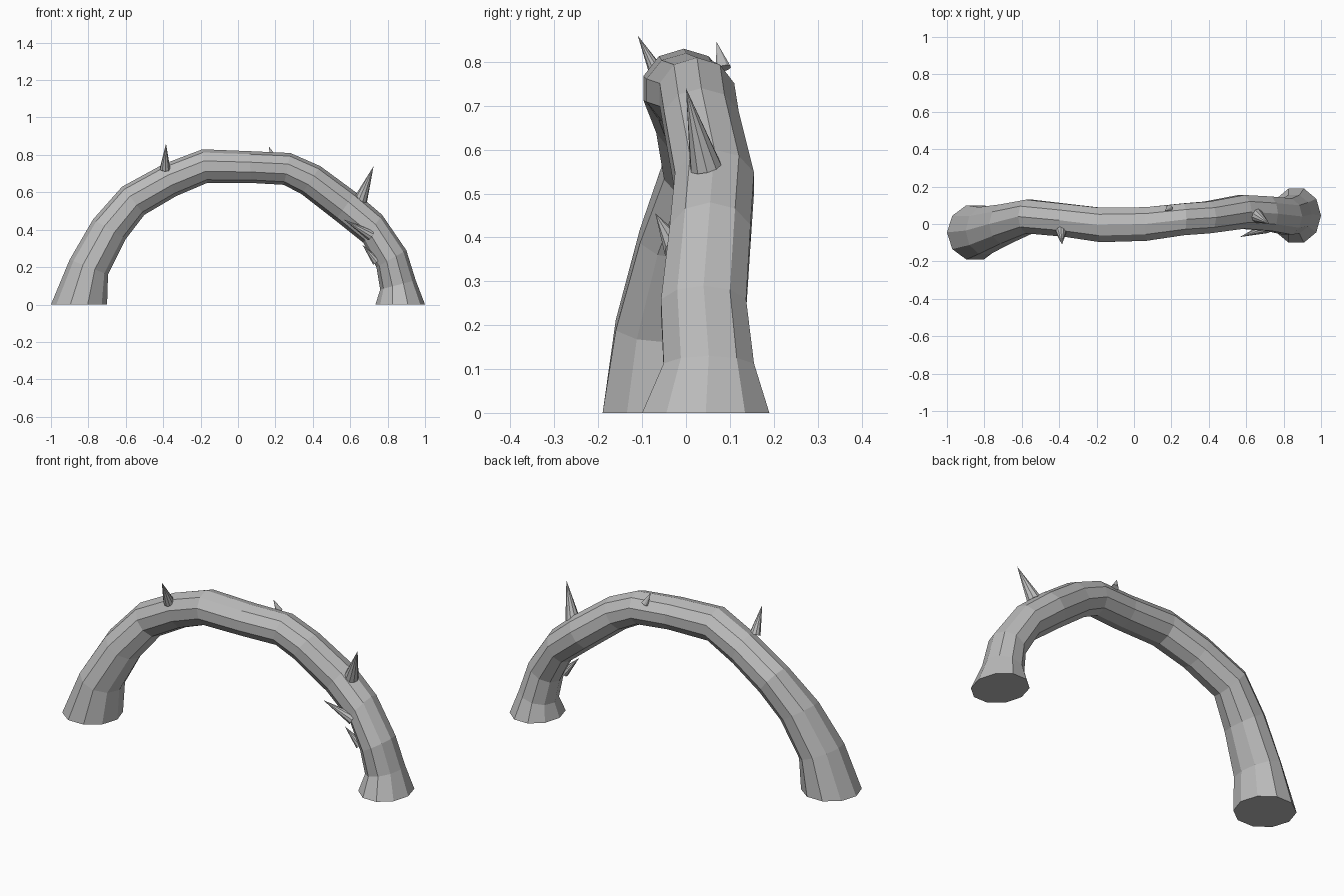
import bpy
import bmesh
from math import cos, sin, pi
from mathutils import Vector, Matrix

SIDES = 10

default_cube = bpy.data.objects.get("Cube")
if default_cube:
    bpy.data.objects.remove(default_cube, do_unlink=True)

# One plain grey for everything
grey = bpy.data.materials.new("plain_grey")
grey.use_nodes = True
colour = (0.5, 0.5, 0.5, 1)
grey.diffuse_color = colour
grey.node_tree.nodes["Principled BSDF"].inputs["Base Color"].default_value = colour


def finish(bm, name):
    """Turn a bmesh into a flat shaded grey object."""
    bmesh.ops.recalc_face_normals(bm, faces=bm.faces)
    mesh = bpy.data.meshes.new(name)
    bm.to_mesh(mesh)
    bm.free()
    mesh.materials.append(grey)
    obj = bpy.data.objects.new(name, mesh)
    bpy.context.scene.collection.objects.link(obj)
    return obj


def ring(bm, outer, inner, y_mid, y_radius):
    """Elliptical cross-section spanning the outer and inner arch outline."""
    a = Vector((outer[0], y_mid, outer[1]))
    b = Vector((inner[0], y_mid, inner[1]))
    middle, arm = (a + b) / 2, (a - b) / 2
    side = Vector((0, y_radius / sin(0.4 * pi), 0))
    angles = [2 * pi * i / SIDES for i in range(SIDES)]
    return [bm.verts.new(middle + arm * cos(t) + side * sin(t)) for t in angles]


def spike(name, base, tip, radius):
    """Thin cone from a base point to its tip."""
    base, tip = Vector(base), Vector(tip)
    axis = tip - base
    turn = axis.to_track_quat("Z", "Y").to_matrix().to_4x4()
    bm = bmesh.new()
    bmesh.ops.create_cone(bm, cap_ends=True, segments=SIDES, radius1=radius,
                          radius2=0, depth=axis.length,
                          matrix=Matrix.Translation((base + tip) / 2) @ turn)
    bmesh.ops.remove_doubles(bm, verts=bm.verts, dist=0.0001)
    return finish(bm, name)


# Arched stem: outer (x, z), inner (x, z), y centre, y radius
sections = [
    ((-1, 0), (-.7, 0), -.045, .145),
    ((-.9, .24), (-.695, .16), -.035, .125),
    ((-.775, .455), (-.6, .35), 0, .105),
    ((-.62, .63), (-.5, .48), .04, .09),
    ((-.4, .75), (-.33, .58), .02, .088),
    ((-.19, .83), (-.165, .65), -.005, .092),
    ((.06, .82), (.07, .65), 0, .09),
    ((.28, .81), (.245, .64), .025, .085),
    ((.44, .74), (.34, .59), .035, .085),
    ((.63, .6), (.52, .45), .065, .09),
    ((.77, .48), (.67, .33), .055, .092),
    ((.9, .29), (.74, .2), .04, .097),
    ((.95, .13), (.76, .08), .052, .103),
    ((1, 0), (.735, 0), .045, .145),
]
bm = bmesh.new()
rings = [ring(bm, *section) for section in sections]
for lower, upper in zip(rings, rings[1:]):
    for i in range(SIDES):
        j = (i + 1) % SIDES
        bm.faces.new((lower[i], lower[j], upper[j], upper[i]))
bm.faces.new(rings[0])
bm.faces.new(rings[-1])
finish(bm, "arched_stem")

# Thorns along the stem
spike("right_thorn", (-.39, -.04, .725), (-.385, -.11, .86), .029)
spike("left_thorn", (.655, .045, .56), (.725, 0, .74), .037)
spike("back_thorn", (.19, .085, .785), (.165, .07, .845), .018)
spike("inner_upper_thorn", (.71, -.02, .37), (.565, -.07, .455), .03)
spike("inner_lower_thorn", (.74, 0, .23), (.665, -.025, .32), .025)
